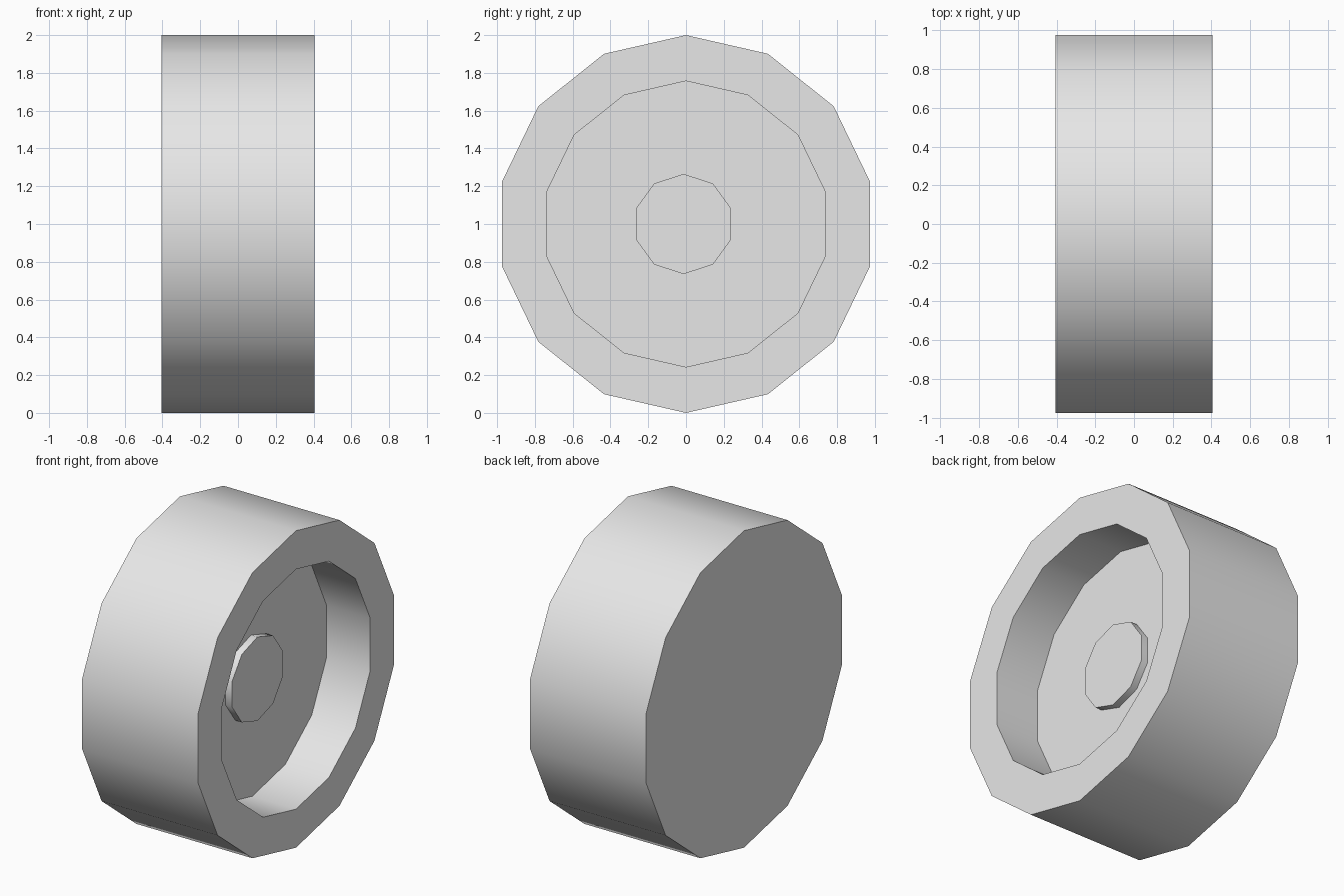
import bpy
import bmesh
from math import sin, cos, pi, radians

cube = bpy.data.objects.get("Cube")
if cube:
    bpy.data.objects.remove(cube, do_unlink=True)

# Plain grey material
grey = bpy.data.materials.new("plain grey")
grey.use_nodes = True
colour = (0.8, 0.8, 0.8, 1)
grey.diffuse_color = colour
grey.node_tree.nodes["Principled BSDF"].inputs["Base Color"].default_value = colour


def turned_part(name, profile, sides, centre_y=0.0):
    """Spin (x, radius) points about the axle and cap both ends."""
    bm = bmesh.new()
    rings = []
    for x, radius in profile:
        angles = [2 * pi * i / sides for i in range(sides)]
        rings.append([bm.verts.new((x, centre_y + radius * sin(a), 1 + radius * cos(a)))
                      for a in angles])
    for a, b in zip(rings, rings[1:]):
        for i in range(sides):
            j = (i + 1) % sides
            bm.faces.new((a[i], a[j], b[j], b[i]))
    bm.faces.new(rings[0])
    bm.faces.new(rings[-1])
    bmesh.ops.recalc_face_normals(bm, faces=bm.faces)
    mesh = bpy.data.meshes.new(name)
    bm.to_mesh(mesh)
    bm.free()
    mesh.materials.append(grey)
    obj = bpy.data.objects.new(name, mesh)
    bpy.context.collection.objects.link(obj)
    bpy.ops.object.select_all(action="DESELECT")
    obj.select_set(True)
    bpy.context.view_layer.objects.active = obj
    bpy.ops.object.shade_smooth_by_angle(angle=radians(40))
    return obj


# Wheel body: flat closed back, raised rim and recessed disc on the outer side
half_width, disc_x, rim_radius = 0.405, 0.10, 0.757
turned_part("wheel", [(-half_width, 1), (half_width, 1),
                      (half_width, rim_radius), (disc_x, rim_radius)], 14)

# Low hub cap standing on the recessed disc
turned_part("hub_cap", [(disc_x - 0.02, 0.265), (disc_x + 0.045, 0.265)], 10, -0.013)
